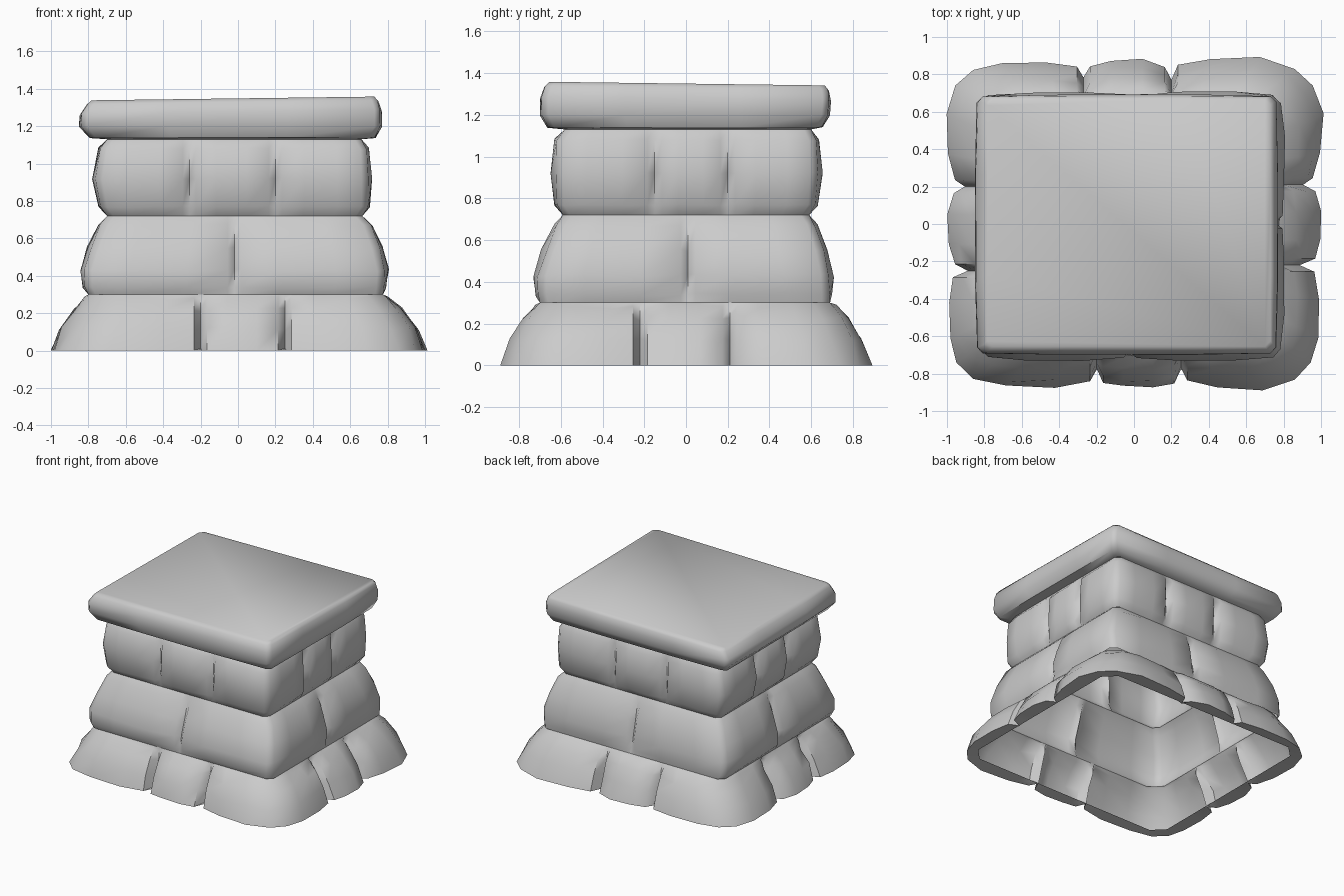
import bpy, bmesh, random
from mathutils import Vector

if "Cube" in bpy.data.objects:
    bpy.data.objects.remove(bpy.data.objects["Cube"])

random.seed(4)


def stations(lo, hi, joints):
    """Positions along one wall: (s, bulge weight, groove weight)."""
    out, a, w = [], lo, 0.035
    for j in list(joints) + [None]:
        b = hi if j is None else j - w
        k = random.Random(int(abs(a) * 10)).uniform(0.8, 1.1)
        left = 0.0 if a == lo else 0.3
        right = 0.0 if j is None else 0.3
        out += [(a, left, 0), (a + (b - a) * 0.28, k * 0.9, 0),
                (a + (b - a) * 0.7, k, 0), (b, right, 0)]
        if j is not None:
            out.append((j, 0, 1))
            a = j + w
    return out


def ring_points(ring, joints, chamfer):
    """Counter-clockwise outline of one level, with chamfered corners."""
    z, x0, x1, y0, y1, bulge, groove = ring
    pts = []
    for side in range(4):
        lo, hi = (x0, x1) if side % 2 == 0 else (y0, y1)
        line = stations(lo + chamfer, hi - chamfer, joints[side])
        if side > 1:
            line.reverse()
        for s, b, g in line:
            o = b * bulge - g * groove + random.uniform(-.2, .2) * bulge
            x, y = ((s, y0 - o), (x1 + o, s), (s, y1 + o), (x0 - o, s))[side]
            pts.append(Vector((x, y, z)))
    return pts


def course(name, rings, joints, chamfer, cap=False, wave=0.0):
    bm = bmesh.new()
    levels = []
    for i, r in enumerate(rings):
        pts = ring_points(r, joints, chamfer)
        for p in pts:
            if cap and r[0] > 1.2:          # slightly tilted slab
                p.z += 0.013 * p.x - 0.013 * p.y
            elif 0 < i < len(rings) - 1 and p.z > 0.02:
                p.z += random.uniform(-wave, wave)
        levels.append([bm.verts.new(p) for p in pts])
    for a, b in zip(levels, levels[1:]):
        n = len(a)
        for i in range(n):
            j = (i + 1) % n
            bm.faces.new((a[i], a[j], b[j], b[i]))
    if cap:
        bm.faces.new(levels[-1])
    me = bpy.data.meshes.new(name)
    bm.to_mesh(me)
    bm.free()
    ob = bpy.data.objects.new(name, me)
    bpy.context.collection.objects.link(ob)
    bpy.ops.object.select_all(action='DESELECT')
    ob.select_set(True)
    bpy.context.view_layer.objects.active = ob
    bpy.ops.object.shade_smooth_by_angle(angle=0.87)
    return ob


# Rings: z, x0, x1, y0, y1, bulge, joint depth; joints: front, right, back, left
# Flared base stones with a narrow underside lip
course("base_stones", [
    (0.01, -.89, .88, -.78, .77, 0, 0),
    (0.00, -.95, .95, -.83, .83, .05, .055),
    (0.12, -.90, .91, -.80, .79, .045, .065),
    (0.22, -.84, .845, -.75, .745, .03, .05),
    (0.28, -.81, .79, -.71, .71, .01, .02),
    (0.30, -.80, .775, -.70, .69, 0, 0),
], [(-.2, .25), (-.22, .21), (-.27, .2), (-.25, .2)], 0.09, wave=0.012)

# Large sloping middle stones
course("middle_stones", [
    (0.30, -.80, .775, -.70, .69, 0, 0),
    (0.34, -.82, .78, -.71, .69, .01, .02),
    (0.43, -.82, .785, -.71, .685, .02, .035),
    (0.55, -.785, .755, -.67, .66, .02, .035),
    (0.67, -.735, .71, -.62, .62, .01, .02),
    (0.72, -.70, .665, -.59, .59, 0, 0),
], [(-.02,), (.01,), (.0,), (.0,)], 0.04, wave=0.008)

# Upright upper stones
course("upper_stones", [
    (0.72, -.70, .665, -.59, .59, 0, 0),
    (0.77, -.735, .695, -.62, .62, .01, .025),
    (0.92, -.76, .695, -.625, .63, .02, .04),
    (1.08, -.735, .69, -.62, .625, .01, .025),
    (1.13, -.70, .66, -.58, .60, 0, 0),
], [(-.26, .2), (-.15, .2), (-.25, .2), (-.2, .18)], 0.035, wave=0.006)

# Overhanging cap slab
course("cap_slab", [
    (1.13, -.70, .66, -.58, .60, 0, 0),
    (1.14, -.79, .73, -.66, .65, .005, 0),
    (1.20, -.84, .76, -.69, .68, .01, 0),
    (1.27, -.835, .76, -.69, .685, .01, 0),
    (1.32, -.805, .745, -.675, .68, .005, 0),
    (1.34, -.785, .73, -.655, .665, 0, 0),
], [(), (), (), ()], 0.03, cap=True, wave=0.004)
